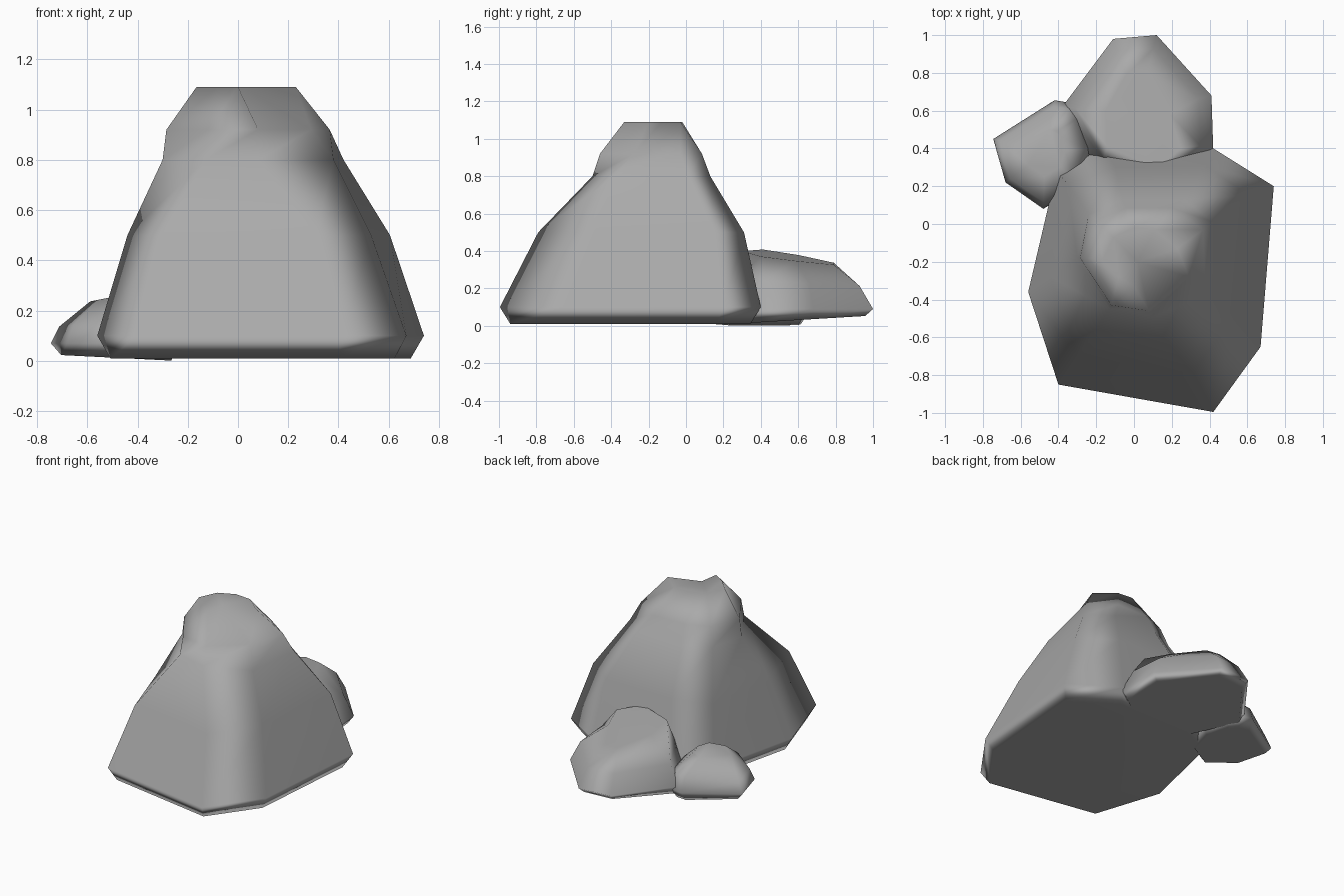
import bpy
import bmesh

cube = bpy.data.objects.get("Cube")
if cube:
    bpy.data.objects.remove(cube, do_unlink=True)

# One stone grey for every rock
stone = bpy.data.materials.new("stone_grey")
stone.use_nodes = True
stone.diffuse_color = (0.4, 0.4, 0.4, 1)
stone.node_tree.nodes["Principled BSDF"].inputs["Base Color"].default_value = (0.4, 0.4, 0.4, 1)


def ring(outline, z, scale=1.0, centre=(0, 0), tilt=(0, 0)):
    """Outline scaled about a centre, lifted to z and tilted along x and y."""
    cx, cy = centre
    points = []
    for x, y in outline:
        dx, dy = (x - cx) * scale, (y - cy) * scale
        points.append((cx + dx, cy + dy, z + dx * tilt[0] + dy * tilt[1]))
    return points


def loft_rock(name, rings):
    """Skin a closed, softly shaded rock through rings from bottom to top."""
    bm = bmesh.new()
    loops = [[bm.verts.new(p) for p in points] for points in rings]
    for low, high in zip(loops, loops[1:]):
        for i in range(len(low)):
            j = (i + 1) % len(low)
            bm.faces.new((low[i], low[j], high[j], high[i]))
    bm.faces.new(loops[0][::-1])
    bm.faces.new(loops[-1])
    bmesh.ops.recalc_face_normals(bm, faces=bm.faces)
    for face in bm.faces:
        face.smooth = True
    mesh = bpy.data.meshes.new(name)
    bm.to_mesh(mesh)
    bm.free()
    mesh.materials.append(stone)
    rock = bpy.data.objects.new(name, mesh)
    bpy.context.collection.objects.link(rock)
    # Broad faces stay flat while the narrow ones between them blend
    soften = rock.modifiers.new("soften", "WEIGHTED_NORMAL")
    soften.mode = "FACE_AREA"
    soften.weight = 80


# Large boulder: wide foot, sloping flanks, narrow crown with a notched front lip
base = [(-.56, -.36), (-.4, -.85), (.42, -.995), (.67, -.65),
        (.74, .2), (.42, .4), (-.16, .4), (-.41, .28)]
flank = [(-.44, -.28), (-.3, -.7), (.31, -.79), (.53, -.49),
         (.605, .15), (.38, .31), (-.1, .3), (-.35, .21)]
crown = [(-.3, -.18), (-.13, -.45), (.08, -.5), (.38, -.38),
         (.42, .01), (.26, .13), (-.06, .13), (-.24, .05)]
shoulder = [(-.285, -.18), (-.12, -.43), (.08, -.46), (.29, -.28),
            (.365, -.03), (.2, .085), (-.04, .085), (-.2, .02)]
peak = [(-.165, -.19), (-.08, -.28), (0, -.33), (.02, -.2),
        (.23, -.13), (.11, -.03), (0, -.02), (-.11, -.07)]
loft_rock("large_boulder", [
    ring(base, .01, .92, (.09, -.3)),
    ring(base, .1),
    ring(flank, .5),
    ring(crown, .8),
    ring(shoulder, .92),
    ring(peak, 1.09),
])

# Medium rock behind the boulder, highest where the two meet
medium = [(-.11, .98), (-.38, .62), (-.2, .3), (.2, .2),
          (.42, .38), (.41, .68), (.12, 1)]
ridge = [(-.04, .79), (-.15, .6), (-.14, .41), (.12, .3),
         (.25, .4), (.19, .58), (.07, .79)]
centre = (.02, .58)
loft_rock("medium_rock", [
    ring(medium, .03, .9, centre, (0, .06)),
    ring(medium, .09, 1, centre),
    ring(medium, .23, .83, centre, (0, -.05)),
    ring(ridge, .365, 1, centre, (-.1, -.16)),
])

# Small rock at the side, tilted up on its outer edge
small = [(-.745, .45), (-.68, .22), (-.48, .08), (-.28, .2),
         (-.23, .4), (-.28, .58), (-.33, .64), (-.42, .655)]
centre = (-.47, .38)
loft_rock("small_rock", [
    ring(small, .011, .85, centre, (-.05, 0)),
    ring(small, .07, 1, centre),
    ring(small, .16, .88, centre, (.1, 0)),
    ring(small, .26, .43, centre, (.2, 0)),
])
